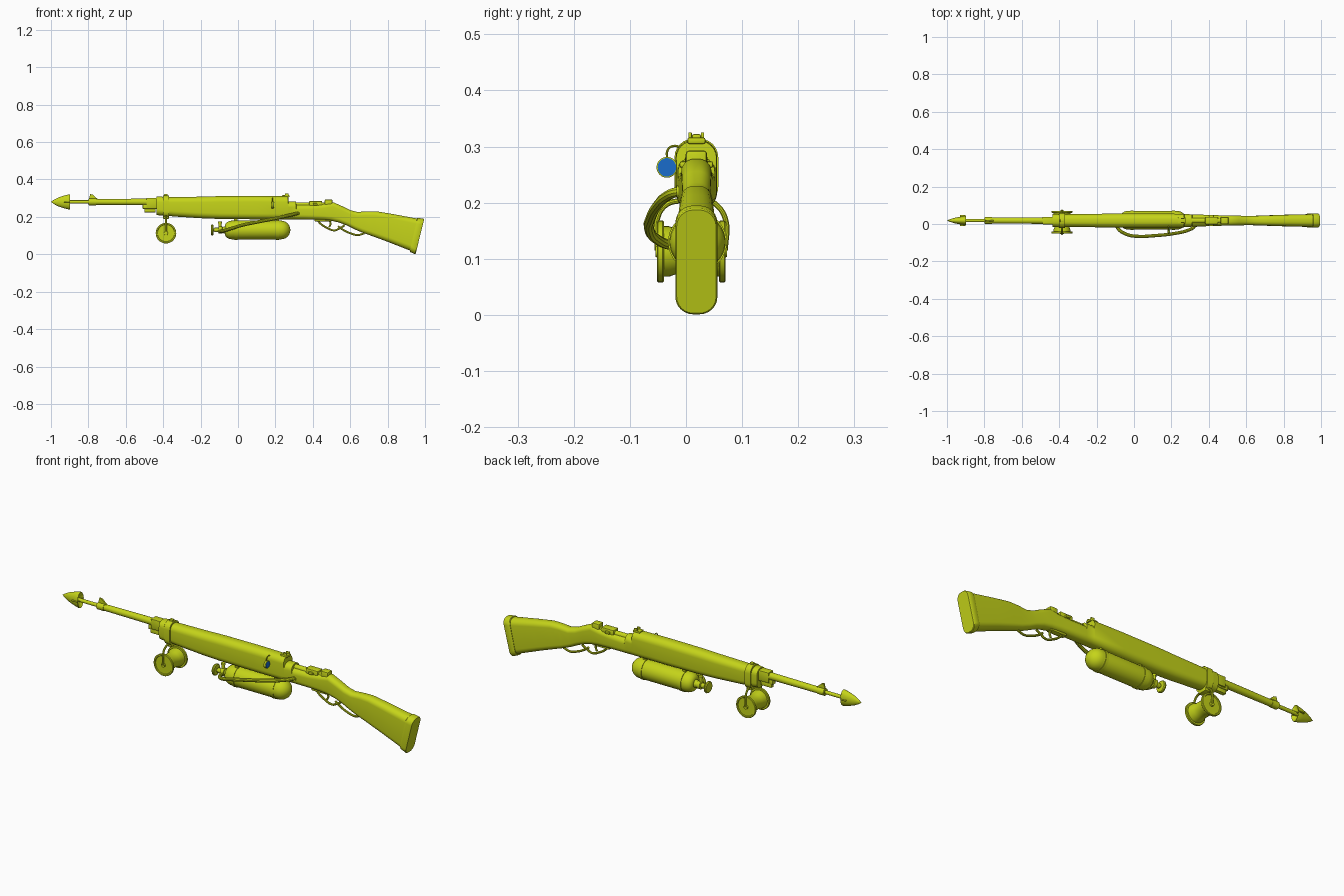
import bpy, bmesh, math
from mathutils import Vector

CY = 0.0185  # centre plane of the gun body

def material(name, col):
    m = bpy.data.materials.new(name)
    m.diffuse_color = (*col, 1)
    return m

PAINT = material("yellow_green", (0.56, 0.66, 0.01))
BLUE = material("dial_blue", (0.01, 0.15, 0.6))

def make(name, verts, faces, mat=PAINT):
    me = bpy.data.meshes.new(name)
    me.from_pydata(verts, [], faces)
    bm = bmesh.new()
    bm.from_mesh(me)
    bmesh.ops.remove_doubles(bm, verts=bm.verts, dist=1e-5)
    bmesh.ops.recalc_face_normals(bm, faces=bm.faces)
    bm.to_mesh(me)
    bm.free()
    ob = bpy.data.objects.new(name, me)
    bpy.context.collection.objects.link(ob)
    me.materials.append(mat)
    return ob

def skin(name, rings, mat=PAINT):
    n = len(rings[0])
    faces = [(i*n+j, i*n+(j+1) % n, (i+1)*n+(j+1) % n, (i+1)*n+j)
             for i in range(len(rings)-1) for j in range(n)]
    faces += [tuple(range(n)), tuple(range((len(rings)-1)*n, len(rings)*n))]
    return make(name, [v for r in rings for v in r], faces, mat)

def lathe(name, prof, o, axis='x', n=32, sy=1, mat=PAINT):
    rings = []
    for t, r in prof:
        ring = []
        for k in range(n):
            a = 2*math.pi*k/n
            c, s = max(r, 1e-4)*math.cos(a), max(r, 1e-4)*math.sin(a)
            d = {'x': (t, c*sy, s), 'y': (c, t, s), 'z': (c, s, t)}[axis]
            ring.append(tuple(Vector(o) + Vector(d)))
        rings.append(ring)
    return skin(name, rings, mat)

def loft(name, sections, seg=6):
    """Rounded-rectangle sections: (x_bottom, z_bottom, x_top, z_top, half_width)."""
    rings = []
    for xb, zb, xt, zt, w in sections:
        h = math.hypot(xt-xb, zt-zb)
        r = min(w*0.85, h*0.49)
        ring = []
        for q, (su, sv) in enumerate(((1, 1), (-1, 1), (-1, -1), (1, -1))):
            for k in range(seg+1):
                a = math.pi/2*(q+k/seg)
                u = su*(w-r) + r*math.cos(a)
                f = 0.5 + (sv*(h/2-r) + r*math.sin(a))/h
                ring.append((xb+(xt-xb)*f, CY+u, zb+(zt-zb)*f))
        rings.append(ring)
    return skin(name, rings)

def box(name, x0, x1, z0, z1, w, bevel=0.003, y=CY):
    v = [(x, yy, z) for x in (x0, x1) for yy in (y-w, y+w) for z in (z0, z1)]
    ob = make(name, v, [(0, 1, 3, 2), (4, 6, 7, 5), (0, 4, 5, 1), (2, 3, 7, 6), (0, 2, 6, 4), (1, 5, 7, 3)])
    m = ob.modifiers.new("bevel", 'BEVEL')
    m.width, m.segments = bevel, 2
    return ob

def tube(name, pts, r):
    cu = bpy.data.curves.new(name, 'CURVE')
    cu.dimensions = '3D'
    cu.bevel_depth, cu.bevel_resolution, cu.resolution_u, cu.use_fill_caps = r, 3, 8, True
    sp = cu.splines.new('BEZIER')
    sp.bezier_points.add(len(pts)-1)
    for b, p in zip(sp.bezier_points, pts):
        b.co = p
        b.handle_left_type = b.handle_right_type = 'AUTO'
    cu.materials.append(PAINT)
    ob = bpy.data.objects.new(name, cu)
    bpy.context.collection.objects.link(ob)
    return ob

# Wooden stock, muzzle end to butt
loft("stock", [
    (-0.43, 0.212, -0.43, 0.304, .032), (-0.34, 0.202, -0.34, 0.306, .034),
    (-0.2, 0.193, -0.2, 0.308, .036), (-0.1, 0.189, -0.1, 0.311, .037),
    (0.1, 0.187, 0.1, 0.312, .037), (0.268, 0.187, 0.268, 0.31, .036),
    (0.27, 0.187, 0.27, 0.282, .035), (0.31, 0.186, 0.31, 0.282, .033),
    (0.312, 0.186, 0.312, 0.266, .033), (0.40, 0.185, 0.40, 0.266, .03),
    (0.46, 0.183, 0.46, 0.27, .028), (0.50, 0.179, 0.51, 0.278, .027),
    (0.54, 0.17, 0.56, 0.256, .026), (0.585, 0.153, 0.60, 0.236, .025),
    (0.625, 0.133, 0.64, 0.226, .025), (0.665, 0.116, 0.69, 0.23, .026),
    (0.71, 0.1, 0.74, 0.23, .028), (0.80, 0.067, 0.835, 0.214, .031),
    (0.925, 0.018, 0.963, 0.19, .034)])
loft("butt_plate", [(0.918, 0.015, 0.958, 0.193, .036), (0.921, 0.012, 0.961, 0.195, .0375),
                    (0.946, 0.001, 0.991, 0.19, .0375), (0.95, 0.003, 0.995, 0.187, .035)])

# Barrel, front sight and nose fittings
B = (0, CY, 0.28)
lathe("barrel", [(-0.8, 0), (-0.8, .0155), (-0.42, .018), (-0.42, 0)], B)
lathe("front_sight_collar", [(-0.797, 0), (-0.797, .018), (-0.76, .018), (-0.76, 0)], B)
skin("front_sight", [[(-0.797, y, .295), (-0.75, y, .295), (-0.775, y, .318), (-0.79, y, .322)]
                     for y in (CY-.004, CY+.004)])
box("nose_block", -0.49, -0.42, 0.25, 0.302, .02)
box("lug", -0.51, -0.43, 0.243, 0.266, .013)
box("lug_foot", -0.5, -0.44, 0.224, 0.245, .01)
loft("nose_cap", [(-0.435, .21, -0.435, .308, .034), (-0.405, .206, -0.405, .309, .036)])
loft("front_band", [(-0.402, .197, -0.402, .314, .039), (-0.37, .195, -0.37, .314, .039)])
box("band_clip", -0.395, -0.376, 0.31, 0.322, .008)

# Harpoon
lathe("harpoon_shaft", [(-0.94, 0), (-0.94, .009), (-0.78, .009), (-0.78, 0)], B, n=20)
lathe("harpoon_head", [(-1, 0), (-0.985, .011), (-0.96, .024), (-0.93, .034), (-0.902, .041),
                       (-0.898, .04), (-0.912, .016), (-0.912, 0)], B, n=24, sy=.6)
box("barb_blade", -0.93, -0.9, 0.278, 0.282, .03, .001)

# Rear sight and receiver with bolt
box("rear_sight_base", 0.235, 0.275, 0.305, 0.316, .016)
for s in (-1, 1):
    box("rear_sight_ear", 0.252, 0.27, 0.312, 0.325, .003, .001, CY+s*.011)
lathe("bolt", [(0.26, 0), (0.26, .014), (0.5, .014), (0.5, 0)], (0, CY, 0.264), n=24)
box("bolt_carrier", 0.38, 0.45, 0.25, 0.285, .02, .005)
box("receiver_bridge", 0.463, 0.505, 0.25, 0.293, .019, .006)
box("bolt_handle", 0.40, 0.425, 0.262, 0.274, .03, .004)

# Trigger group
g = lambda pts: [(x, CY, z) for x, z in pts]
tube("trigger_guard", g([(.42, .19), (.44, .165), (.475, .142), (.515, .128), (.545, .14), (.57, .155)]), .0055)
tube("finger_rest", g([(.535, .15), (.56, .132), (.6, .113), (.64, .103), (.675, .112)]), .0055)
tube("trigger", g([(.485, .185), (.495, .165), (.488, .145)]), .005)
box("trigger_plate", 0.41, 0.5, 0.176, 0.19, .014)

# Line reel hanging beneath the front band
R = (-0.385, 0.0095, 0.113)
lathe("reel_drum", [(-.055, 0), (-.055, .045), (-.04, .045), (-.02, .038), (.02, .038),
                    (.04, .045), (.055, .045), (.055, 0)], R, 'y')
for s, side in ((-1, "left"), (1, "right")):
    lathe("reel_flange_"+side, [(s*.049, 0), (s*.049, .053), (s*.051, .055), (s*.059, .055), (s*.061, .053),
                                (s*.061, .047), (s*.057, .045), (s*.057, 0)], R, 'y')
    lathe("reel_hub_"+side, [(s*.05, 0), (s*.05, .012), (s*.064, .01), (s*.064, 0)], R, 'y', 16)
    tube("reel_arm_"+side, [(R[0], CY+s*.02, .205), (R[0], R[1]+s*.045, .196),
                            (R[0], R[1]+s*.061, .17), (R[0], R[1]+s*.0605, .115)], .005)
box("reel_mount", -0.4, -0.37, 0.19, 0.21, .025)

# Gas tank with straps, neck and valve
T = (0, CY+.002, 0.13)
ends = [math.radians(a) for a in range(0, 91, 15)]
prof = [(-.03-.04*math.cos(a), .022+.028*math.sin(a)) for a in ends]
prof += [(.23+.05*math.sin(a), .05*math.cos(a)) for a in ends]
lathe("gas_tank", [(-.07, 0)] + prof, T, n=40)
for i, x in enumerate((-.012, .21)):
    lathe("tank_strap_%d" % i, [(x-.008, .048), (x-.008, .0525), (x+.008, .0525), (x+.008, .048)], T, n=40)
    box("tank_hanger_%d" % i, x-.01, x+.01, .17, .2, .015)
lathe("tank_neck", [(-.125, 0), (-.125, .012), (-.105, .012), (-.103, .02), (-.085, .02), (-.083, .015),
                    (-.065, .022), (-.065, 0)], T, n=24)
lathe("valve_wheel", [(-.145, 0), (-.145, .026), (-.141, .029), (-.136, .029), (-.132, .026), (-.132, 0)], T, n=12)
lathe("valve_stem", [(-.14, 0), (-.14, .007), (-.12, .007), (-.12, 0)], T, n=16)
lathe("valve_port", [(0, 0), (0, .008), (.036, .008), (.036, .011), (.045, .011), (.045, 0)],
      (-.097, T[1], .13), 'z', 16)

# Hose looping along the near side from valve to stock
tube("gas_hose", [(-.1, .01, .122), (-.085, -.025, .124), (-.04, -.055, .137), (.02, -.066, .155), (.1, -.063, .172),
                  (.22, -.05, .196), (.29, -.033, .212), (.32, -.016, .219), (.325, -.004, .22)], .009)
lathe("hose_fitting", [(-.025, 0), (-.025, .011), (-.005, .011), (-.005, 0)], (.325, .008, .22), 'y', 12)

# Pressure gauge, blue dial towards the shooter
G = (0.185, -0.034, 0.263)
lathe("gauge_case", [(-.006, 0), (-.006, .017), (-.004, .0185), (.005, .0185), (.006, .0165), (.006, 0)], G)
lathe("gauge_dial", [(.0055, 0), (.0055, .0165), (.0068, .0165), (.0068, 0)], G, mat=BLUE)
tube("gauge_pipe", [(.185, -.034, .278), (.185, -.032, .295), (.185, -.022, .301), (.185, -.005, .297)], .0022)

# Turn curves into meshes and smooth everything
bpy.ops.object.select_all(action='SELECT')
bpy.context.view_layer.objects.active = bpy.data.objects["stock"]
bpy.ops.object.convert(target='MESH')
bpy.ops.object.shade_smooth_by_angle(angle=math.radians(35))
